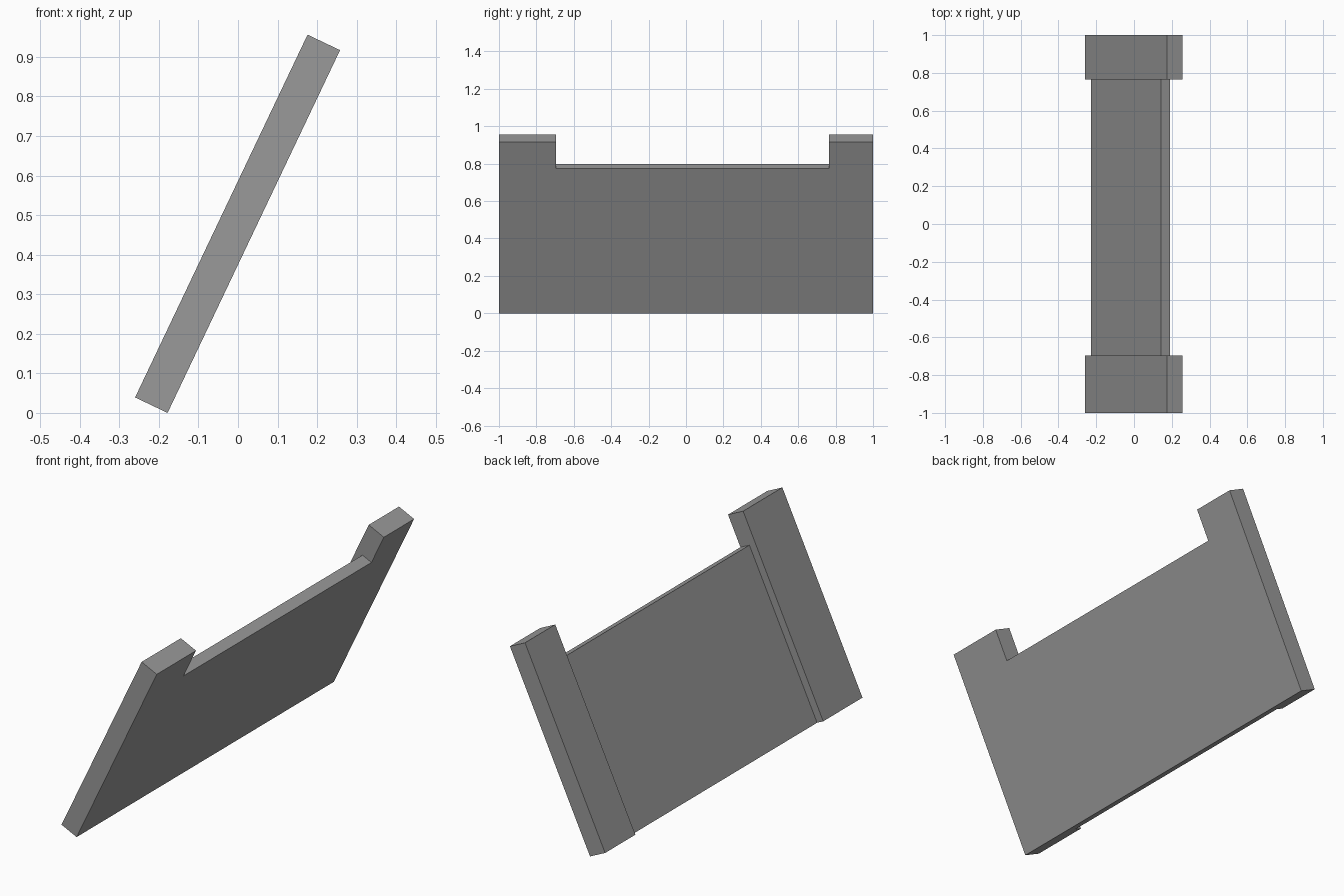
import bpy
import bmesh
from mathutils import Vector

cube = bpy.data.objects.get("Cube")
if cube:
    bpy.data.objects.remove(cube, do_unlink=True)

# Single flat grey
GREY = (0.32, 0.32, 0.32, 1.0)
grey = bpy.data.materials.new("plain_grey")
grey.use_nodes = True
grey.diffuse_color = GREY
grey.node_tree.nodes["Principled BSDF"].inputs["Base Color"].default_value = GREY

# Leaning frame: slope runs up the board, depth runs through its thickness
BASE = Vector((-0.178, 0, 0))
SLOPE = Vector((0.436, 0, 0.917)).normalized()
DEPTH = Vector((-SLOPE.z, 0, SLOPE.x))


def leaning_slab(name, y0, y1, length, thickness):
    """Extrude a leaning rectangle along y from y0 to y1."""
    bm = bmesh.new()
    corners = [(0, 0), (length, 0), (length, thickness), (0, thickness)]
    verts = [bm.verts.new(BASE + SLOPE * s + DEPTH * d + Vector((0, y0, 0)))
             for s, d in corners]
    face = bm.faces.new(verts)
    ext = bmesh.ops.extrude_face_region(bm, geom=[face])
    moved = [v for v in ext["geom"] if isinstance(v, bmesh.types.BMVert)]
    bmesh.ops.translate(bm, verts=moved, vec=(0, y1 - y0, 0))
    bmesh.ops.recalc_face_normals(bm, faces=bm.faces)
    mesh = bpy.data.meshes.new(name)
    bm.to_mesh(mesh)
    bm.free()
    mesh.materials.append(grey)
    obj = bpy.data.objects.new(name, mesh)
    bpy.context.collection.objects.link(obj)
    return obj


# Thick end posts with a thinner, shorter panel flush on the lower side
leaning_slab("front_post", -1.0, -0.695, 1.0154, 0.091)
leaning_slab("back_post", 0.765, 1.0, 1.0154, 0.091)
leaning_slab("panel", -0.695, 0.765, 0.858, 0.054)
